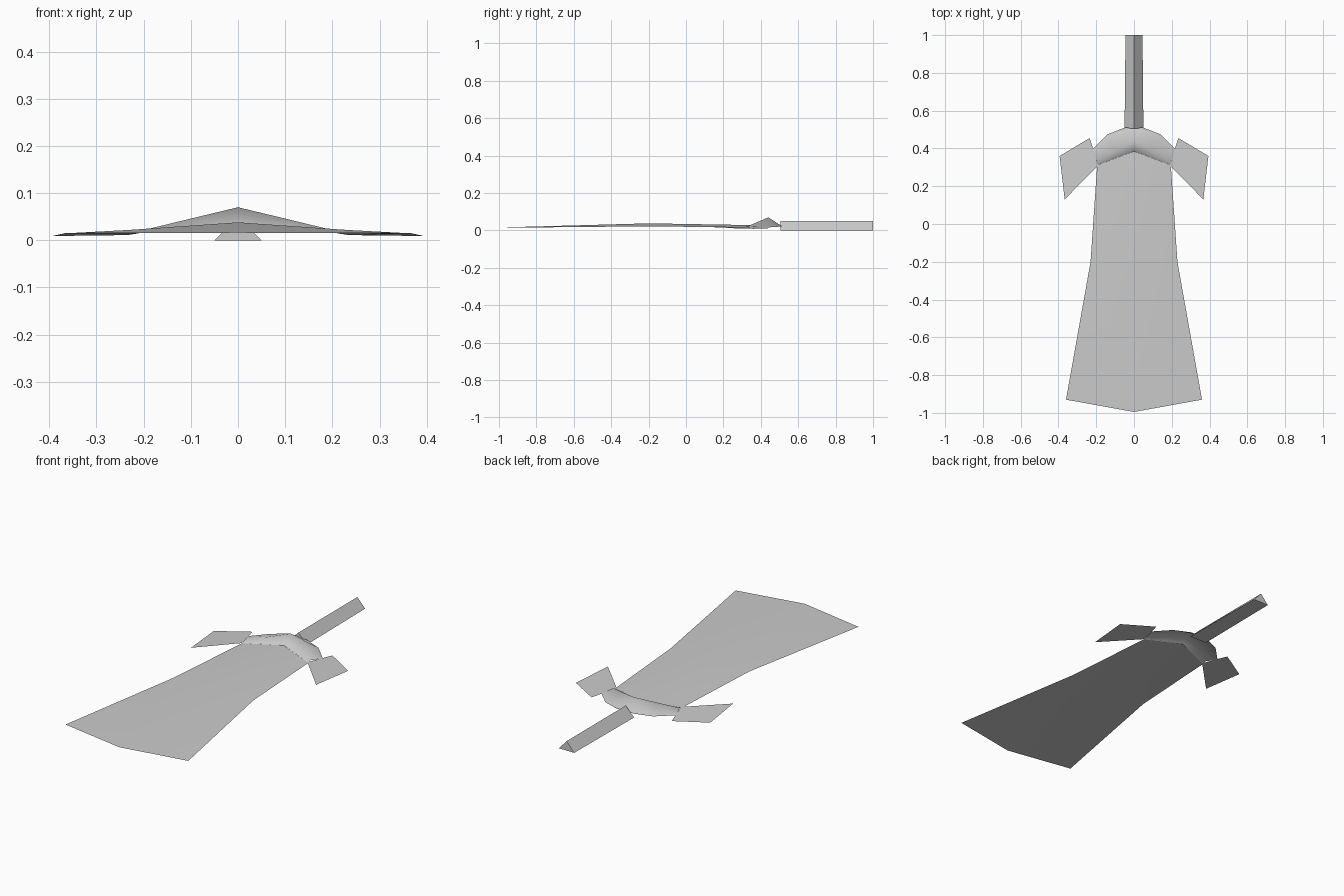
import bpy

# Remove the default cube
cube = bpy.data.objects.get("Cube")
if cube:
    bpy.data.objects.remove(cube, do_unlink=True)

# Single grey finish
grey = bpy.data.materials.new("plain_grey")
grey.use_nodes = True
grey.diffuse_color = (0.6, 0.6, 0.6, 1)
bsdf = grey.node_tree.nodes["Principled BSDF"]
bsdf.inputs["Base Color"].default_value = grey.diffuse_color
bsdf.inputs["Roughness"].default_value = 0.8


def make(name, verts, faces, smooth=False, mirror=True):
    """Mesh object, given as its left half when mirrored."""
    mesh = bpy.data.meshes.new(name)
    mesh.from_pydata(verts, [], faces)
    mesh.materials.append(grey)
    mesh.polygons.foreach_set("use_smooth", [smooth] * len(mesh.polygons))
    obj = bpy.data.objects.new(name, mesh)
    bpy.context.collection.objects.link(obj)
    if mirror:
        mod = obj.modifiers.new("mirror", 'MIRROR')
        mod.use_clip = True
        mod.merge_threshold = 0.0005
    return obj


def sheet(name, rows, smooth):
    """Surface lofted through rows of points, rows running front to back."""
    n = len(rows[0])
    faces = [(r * n + c, r * n + c + 1, (r + 1) * n + c + 1, (r + 1) * n + c)
             for r in range(len(rows) - 1) for c in range(n - 1)]
    return make(name, [p for row in rows for p in row], faces, smooth)


# Flared blade, gently arched across its middle
sheet("blade", [
    [(0, -0.995, 0.016), (0.36, -0.93, 0.015)],
    [(0, -0.2, 0.038), (0.23, -0.2, 0.022)],
    [(0, 0.385, 0.028), (0.195, 0.31, 0.016)],
], True)

# Ridged collar: inner edge, ridge, outer edge
sheet("collar", [
    [(0, 0.385, 0.028), (0.1, 0.347, 0.022), (0.195, 0.31, 0.016)],
    [(0, 0.44, 0.07), (0.1, 0.385, 0.046), (0.195, 0.33, 0.023)],
    [(0, 0.51, 0.025), (0.14, 0.475, 0.018), (0.22, 0.395, 0.015)],
], True)

# Back lip of the collar, bridging to the handle
make("collar_lip", [(0, 0.51, 0.025), (0.14, 0.475, 0.018), (0.05, 0.51, 0.022)],
     [(0, 1, 2)], True)

# Swept side guards
make("side_guard", [(0.19, 0.31, 0.019), (0.367, 0.13, 0.015), (0.394, 0.36, 0.009),
                    (0.235, 0.455, 0.011), (0.215, 0.395, 0.014)],
     [(0, 1, 2, 3, 4)])

# Three-sided handle
handle = [p for y, w in ((0.505, 0.05), (1.0, 0.045))
          for p in ((-w, y, 0), (w, y, 0), (0, y, 0.05))]
make("handle", handle,
     [(0, 1, 2), (5, 4, 3), (0, 3, 4, 1), (1, 4, 5, 2), (2, 5, 3, 0)], mirror=False)
